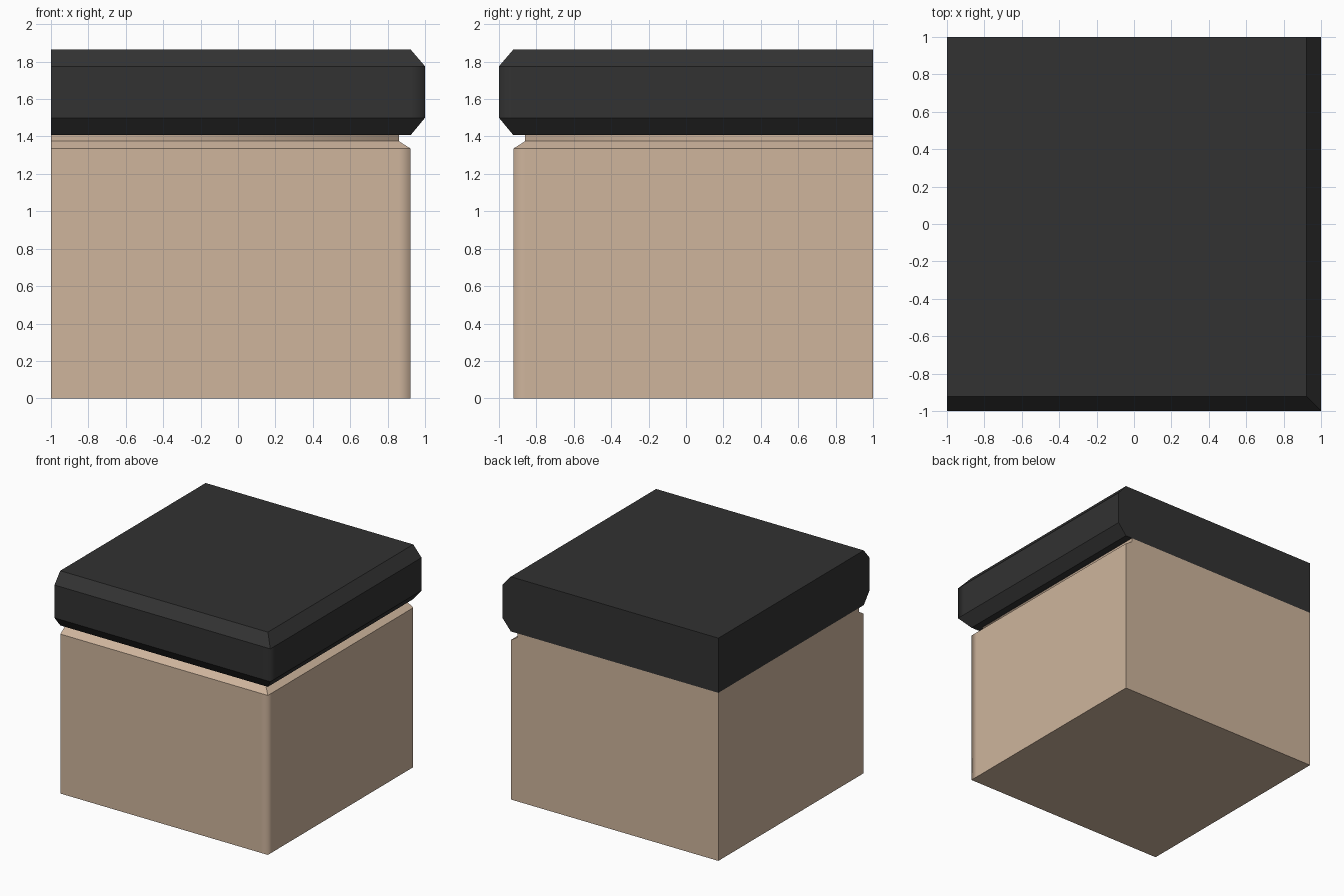
import bpy, bmesh

if "Cube" in bpy.data.objects:
    bpy.data.objects.remove(bpy.data.objects["Cube"])


def material(name, rgb):
    m = bpy.data.materials.new(name)
    m.diffuse_color = (*rgb, 1)
    m.use_nodes = True
    m.node_tree.nodes["Principled BSDF"].inputs["Base Color"].default_value = m.diffuse_color
    return m


def corner_block(name, profile, split, mat, cap_top, cap_bottom):
    """Stack L-corner outlines; profile = (reach toward +x/-y, height)."""
    bm = bmesh.new()
    rings = []
    for o, z in profile:
        outline = [(-1, -o), (split, -o), (o, -o), (o, -split), (o, 1), (-1, 1)]
        rings.append([bm.verts.new((x, y, z)) for x, y in outline])
    corner_edges = []
    for a, b in zip(rings, rings[1:]):
        for i in range(6):
            j = (i + 1) % 6
            bm.faces.new((a[i], a[j], b[j], b[i]))
    if cap_top:
        bm.faces.new(rings[-1])
    if cap_bottom:
        bm.faces.new(rings[0][::-1])
    bmesh.ops.remove_doubles(bm, verts=bm.verts, dist=0.0005)
    # only the outer upright corner is shaded soft
    for e in bm.edges:
        p, q = (v.co for v in e.verts)
        upright = abs(p.x - q.x) < 1e-4 and abs(p.y - q.y) < 1e-4
        flat = len(e.link_faces) == 2 and e.calc_face_angle(0) < 0.01
        e.smooth = flat or (upright and p.x > split and p.y < -split)
    for f in bm.faces:
        f.smooth = True
    me = bpy.data.meshes.new(name)
    bm.to_mesh(me)
    bm.free()
    me.materials.append(mat)
    ob = bpy.data.objects.new(name, me)
    bpy.context.collection.objects.link(ob)
    return ob


tan = material("tan wood", (0.62, 0.46, 0.335))
dark = material("dark worktop", (0.032, 0.032, 0.032))

# Cabinet with a bevelled shoulder and recessed neck
corner_block("cabinet", [(0.923, 0), (0.923, 1.335), (0.86, 1.375), (0.86, 1.407)],
             0.86, tan, False, True)
# Worktop with bevelled outer edges
corner_block("worktop", [(0.923, 1.407), (1, 1.5), (1, 1.775), (0.923, 1.865)],
             0.923, dark, True, True)
